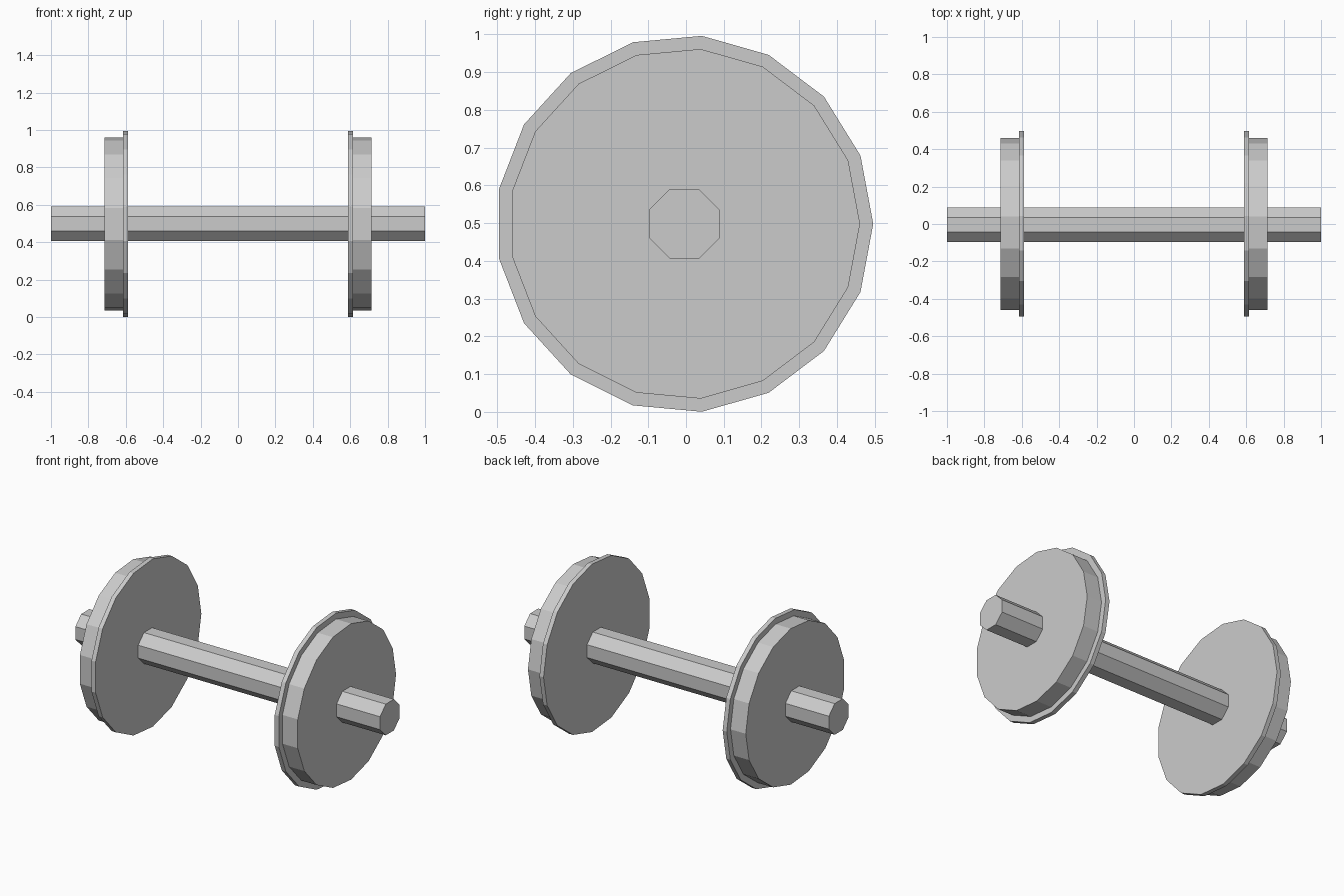
import bpy, bmesh
from math import sin, cos, pi

if "Cube" in bpy.data.objects:
    bpy.data.objects.remove(bpy.data.objects["Cube"])

CY, CZ = -0.004, 0.498   # axle centre line


def lathe_x(name, profile, sides, start=0.0, flip=1):
    """Spin (x, radius) points around the axle line and cap both ends."""
    bm = bmesh.new()
    rings = []
    for x, r in profile:
        angles = [start + 2 * pi * i / sides for i in range(sides)]
        rings.append([bm.verts.new((flip * x, CY + r * cos(a), CZ + r * sin(a)))
                      for a in angles])
    for a, b in zip(rings, rings[1:]):
        for i in range(sides):
            j = (i + 1) % sides
            bm.faces.new((a[i], a[j], b[j], b[i]))
    bm.faces.new(rings[0])
    bm.faces.new(rings[-1])
    bmesh.ops.recalc_face_normals(bm, faces=bm.faces)
    mesh = bpy.data.meshes.new(name)
    bm.to_mesh(mesh)
    bm.free()
    obj = bpy.data.objects.new(name, mesh)
    bpy.context.collection.objects.link(obj)
    return obj


# Octagonal axle with flat top and bottom
lathe_x("axle", [(-1, 0.1), (1, 0.1)], 8, pi / 8)

# Two 17-sided wheels, each with a thin flange on the inner side
wheel_profile = [(0.588, 0.5), (0.615, 0.5), (0.615, 0.465), (0.715, 0.465)]
for side, flip in (("right", 1), ("left", -1)):
    lathe_x("wheel_" + side, wheel_profile, 17, 0.0, flip)
